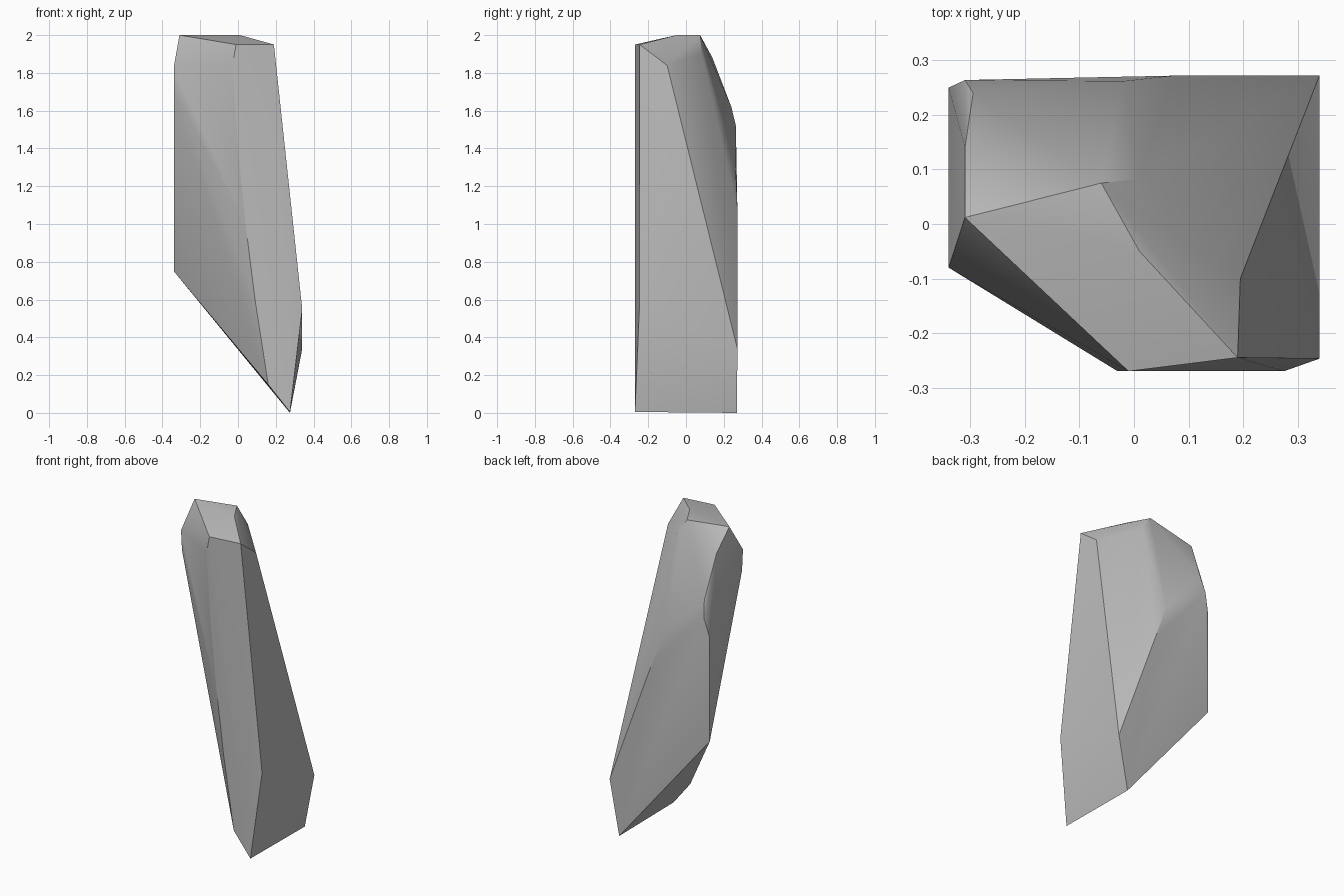
import bpy
import bmesh
import math

cube = bpy.data.objects.get("Cube")
if cube:
    bpy.data.objects.remove(cube, do_unlink=True)

# Plain stone colour
stone = bpy.data.materials.new("grey stone")
stone.use_nodes = True
grey = (0.5, 0.5, 0.5, 1)
stone.diffuse_color = grey
stone.node_tree.nodes["Principled BSDF"].inputs["Base Color"].default_value = grey

# Corners of the chipped shard, grouped by region
crown = [(-.31, .012, 2), (-.06, .075, 2), (.01, -.05, 2), (-.31, .14, 1.88),
         (.01, .083, 1.9), (.195, -.1, 1.84), (.19, -.245, 1.95), (-.01, -.27, 1.95)]
front_edge = [(-.03, -.27, 1.84), (0, -.27, 1.4), (.04, -.27, 1),
              (.09, -.27, .6), (.16, -.27, .15)]
right_flank = [(-.34, -.08, 1.83), (-.34, -.07, 1.7), (-.34, .22, .86),
               (-.34, .25, .75), (-.34, .25, 1.4)]
back = [(-.295, .24, 1.62), (-.31, .264, 1.52), (-.02, .262, 1.32), (.07, .272, 1.08)]
left_flank = [(.34, -.247, .55), (.34, .272, .34)]
foot = [(.275, -.27, .005), (.275, .27, 0)]

# Wrap the corners in a closed hull and merge coplanar facets
bm = bmesh.new()
for co in crown + front_edge + right_flank + back + left_flank + foot:
    bm.verts.new(co)
hull = bmesh.ops.convex_hull(bm, input=bm.verts[:])
loose = [v for v in bm.verts if not v.link_faces]
bmesh.ops.delete(bm, geom=loose, context='VERTS')
bmesh.ops.dissolve_limit(bm, angle_limit=math.radians(1),
                         verts=bm.verts[:], edges=bm.edges[:])
bmesh.ops.recalc_face_normals(bm, faces=bm.faces[:])

mesh = bpy.data.meshes.new("rock_shard")
bm.to_mesh(mesh)
bm.free()
mesh.materials.append(stone)
shard = bpy.data.objects.new("rock_shard", mesh)
bpy.context.collection.objects.link(shard)

# Soft shading with crisp chipped edges
bpy.ops.object.select_all(action='DESELECT')
shard.select_set(True)
bpy.context.view_layer.objects.active = shard
bpy.ops.object.shade_smooth_by_angle(angle=math.radians(30))
